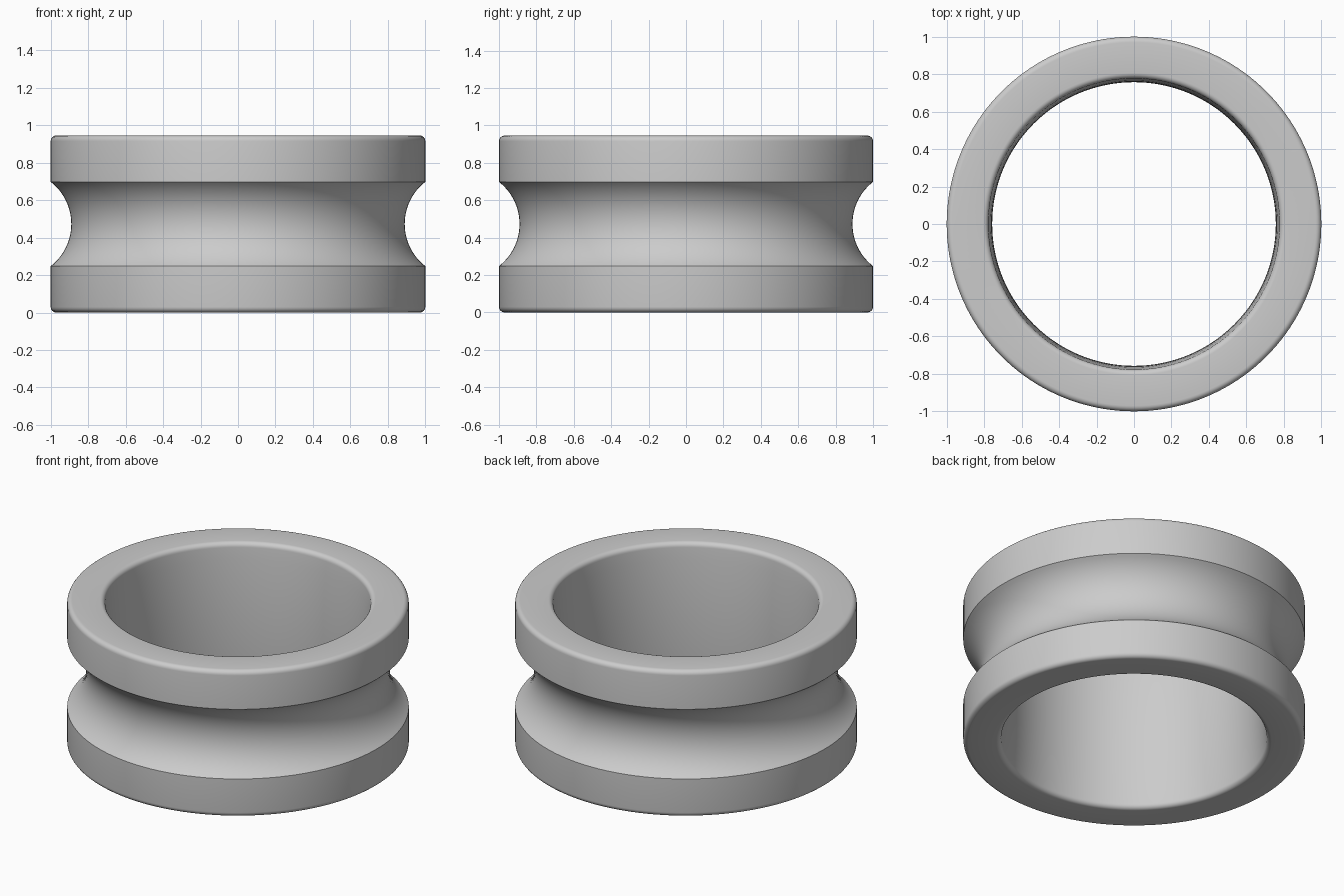
import bpy, bmesh
from math import sin, cos, pi, asin, sqrt, radians

cube = bpy.data.objects.get("Cube")
if cube:
    bpy.data.objects.remove(cube, do_unlink=True)

HEIGHT, OUTER, BORE = 0.945, 1.0, 0.757
MID = HEIGHT / 2
GROOVE_HALF, GROOVE_DEPTH = 0.225, 0.11
BEVEL = 0.03
BORE_FLARE = 0.02
SEGMENTS = 160


def arc(cx, cz, radius, start, end, steps):
    """Points of a circular arc in the radius/height plane, angles in degrees."""
    angles = [radians(start + (end - start) * i / steps) for i in range(steps + 1)]
    return [(cx + radius * cos(a), cz + radius * sin(a)) for a in angles]


def shallow_arc(x_end, depth, half, steps):
    """Upward arc from MID - half to MID + half, dipping towards the axis by depth."""
    radius = (half ** 2 + depth ** 2) / (2 * depth)
    sweep = asin(half / radius) * 180 / pi
    return arc(x_end - depth + radius, MID, radius, 180 + sweep, 180 - sweep, steps)


# Closed cross-section: rounded outer corners, groove, rounded lips, domed bore
lip = BORE + BORE_FLARE + BEVEL
profile = arc(OUTER - BEVEL, BEVEL, BEVEL, -90, 0, 6)
profile += shallow_arc(OUTER, GROOVE_DEPTH, GROOVE_HALF, 24)
profile += arc(OUTER - BEVEL, HEIGHT - BEVEL, BEVEL, 0, 90, 6)
profile += arc(lip, HEIGHT - BEVEL, BEVEL, 90, 180, 6)
profile += shallow_arc(BORE + BORE_FLARE, BORE_FLARE, MID - BEVEL, 12)[::-1][1:-1]
profile += arc(lip, BEVEL, BEVEL, 180, 270, 6)

# Revolve the cross-section around the vertical axis
bm = bmesh.new()
rings = []
for s in range(SEGMENTS):
    a = 2 * pi * s / SEGMENTS
    rings.append([bm.verts.new((r * cos(a), r * sin(a), z)) for r, z in profile])
for s in range(SEGMENTS):
    here, there = rings[s], rings[(s + 1) % SEGMENTS]
    for i in range(len(profile)):
        j = (i + 1) % len(profile)
        bm.faces.new((here[i], there[i], there[j], here[j]))
bmesh.ops.recalc_face_normals(bm, faces=bm.faces)
mesh = bpy.data.meshes.new("grooved_ring")
bm.to_mesh(mesh)
bm.free()
ring = bpy.data.objects.new("grooved_ring", mesh)
bpy.context.collection.objects.link(ring)

# Plain grey material
grey = bpy.data.materials.new("light_grey")
grey.use_nodes = True
colour = (0.6, 0.6, 0.6, 1.0)
grey.diffuse_color = colour
grey.node_tree.nodes["Principled BSDF"].inputs["Base Color"].default_value = colour
mesh.materials.append(grey)

# Smooth shading with crisp groove edges
bpy.ops.object.select_all(action="DESELECT")
ring.select_set(True)
bpy.context.view_layer.objects.active = ring
bpy.ops.object.shade_smooth_by_angle(angle=radians(30))
